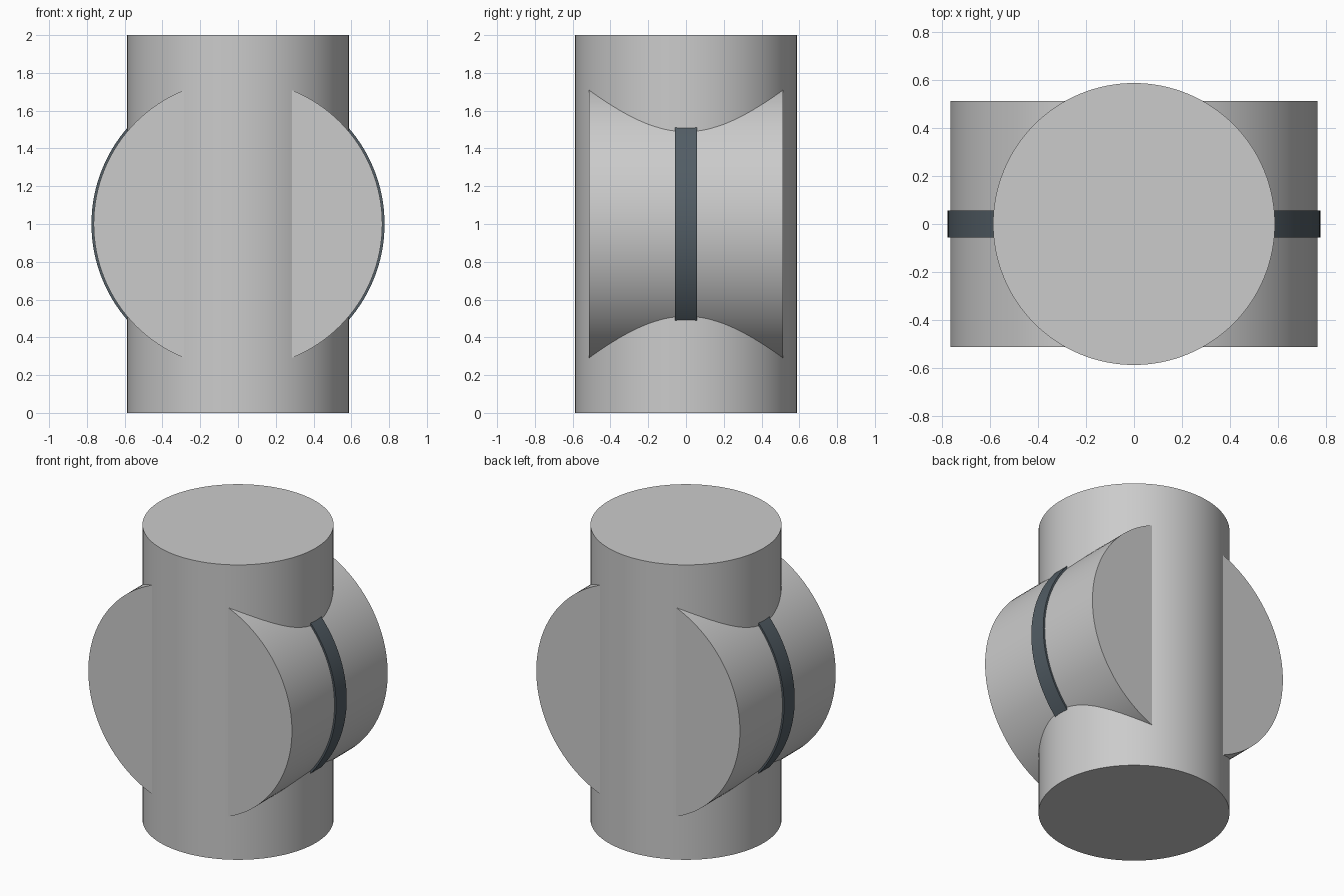
import bpy
import math

if "Cube" in bpy.data.objects:
    bpy.data.objects.remove(bpy.data.objects["Cube"])


def cylinder(name, radius, depth, horizontal=False, sides=128):
    rot = (math.pi / 2, 0, 0) if horizontal else (0, 0, 0)
    bpy.ops.mesh.primitive_cylinder_add(vertices=sides, radius=radius, depth=depth,
                                        location=(0, 0, 1), rotation=rot)
    ob = bpy.context.object
    ob.name = name
    bpy.ops.object.shade_smooth_by_angle(angle=math.radians(30))
    return ob


# upright column
cylinder("column", 0.587, 2.0)

# wide drum crossing the column from front to back
cylinder("cross_drum", 0.764, 1.026, horizontal=True)

# thin dark band around the middle of the drum
band = cylinder("dark_band", 0.776, 0.114, horizontal=True)
mat = bpy.data.materials.new("dark_slate")
mat.diffuse_color = (0.085, 0.11, 0.13, 1)
mat.use_nodes = True
mat.node_tree.nodes["Principled BSDF"].inputs["Base Color"].default_value = mat.diffuse_color
band.data.materials.append(mat)
